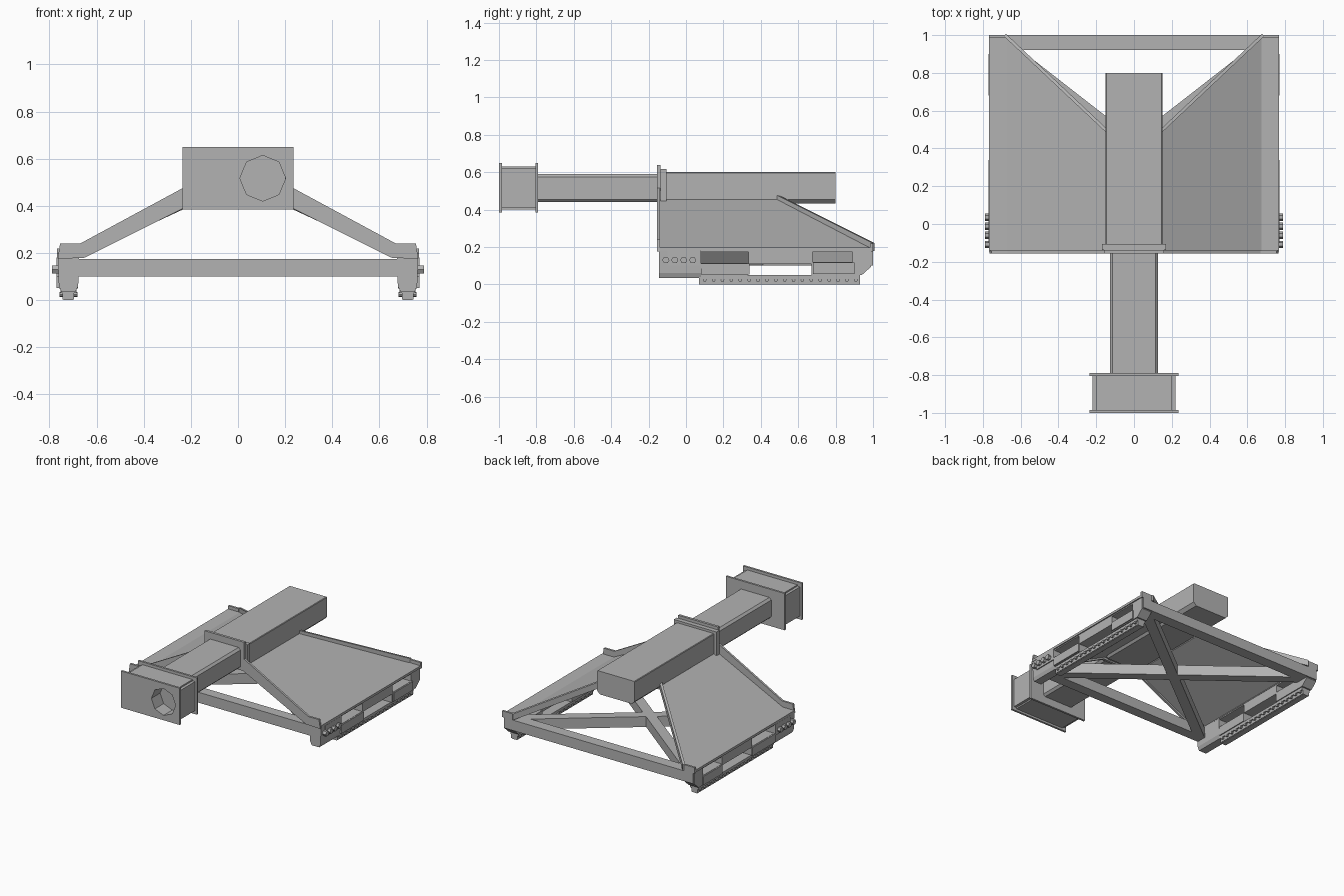
import bpy, bmesh, math
from mathutils import Vector

old = bpy.data.objects.get("Cube")
if old:
    bpy.data.objects.remove(old)

grey = bpy.data.materials.new("plain grey")
grey.use_nodes = True
colour = (0.45, 0.45, 0.45, 1)
grey.diffuse_color = colour
grey.node_tree.nodes["Principled BSDF"].inputs["Base Color"].default_value = colour


def finish(name, bm, mirror):
    bmesh.ops.recalc_face_normals(bm, faces=bm.faces)
    mesh = bpy.data.meshes.new(name)
    bm.to_mesh(mesh)
    bm.free()
    mesh.materials.append(grey)
    obj = bpy.data.objects.new(name, mesh)
    bpy.context.collection.objects.link(obj)
    if mirror:
        obj.modifiers.new("Mirror", 'MIRROR')
    return obj


def add_solid(bm, points, offset):
    """Extrude a flat polygon along an offset."""
    face = bm.faces.new([bm.verts.new(p) for p in points])
    out = bmesh.ops.extrude_face_region(bm, geom=[face], use_keep_orig=True)
    moved = [v for v in out["geom"] if isinstance(v, bmesh.types.BMVert)]
    bmesh.ops.translate(bm, verts=moved, vec=Vector(offset))


def solid(name, points, offset, mirror=False):
    bm = bmesh.new()
    add_solid(bm, points, offset)
    return finish(name, bm, mirror)


def box(name, x, y, z, mirror=False):
    points = [(x[0], y[0], z[0]), (x[1], y[0], z[0]), (x[1], y[1], z[0]), (x[0], y[1], z[0])]
    return solid(name, points, (0, 0, z[1] - z[0]), mirror)


def along_y(name, profile, y, mirror=False):
    return solid(name, [(px, y[0], pz) for px, pz in profile], (0, y[1] - y[0], 0), mirror)


def disc(radius, sides, turn=0.0):
    steps = [turn + math.tau * i / sides for i in range(sides)]
    return [(radius * math.cos(a), radius * math.sin(a)) for a in steps]


def chamfered(half, low, high, c_low, c_high):
    right = [(half - c_low, low), (half, low + c_low), (half, high - c_high), (half - c_high, high)]
    return right + [(-px, pz) for px, pz in reversed(right)]


# Head box with end flanges and a recessed octagonal port
face_plate = box("head_front_flange", (-.235, .235), (-1, -.985), (.385, .65))
core = box("head_core", (-.2, .2), (-.985, -.805), (.4, .63))
box("head_side_panels", (.2, .22), (-.985, -.805), (.41, .62), True)
box("head_rear_flange", (-.235, .235), (-.805, -.79), (.385, .65))
port = along_y("port_cutter", [(.105 + px, .517 + pz) for px, pz in disc(.097, 8, math.pi / 2)], (-1.05, -.9))
port.hide_render = True
port.hide_viewport = True
for part in (face_plate, core):
    cut = part.modifiers.new("Port", 'BOOLEAN')
    cut.operation = 'DIFFERENCE'
    cut.object = port

# Sliding arm, its sleeve and the collar
along_y("arm", chamfered(.128, .44, .59, .015, .015), (-.79, -.1))
along_y("sleeve", chamfered(.15, .433, .6, .022, .004), (-.12, .8))
box("collar_front", (-.158, .158), (-.155, -.137), (.43, .638))
box("collar_rear", (-.17, .17), (-.137, -.105), (.445, .617))

# Sloping deck on each side with raised edges
ridge, eave = (.148, .455), (.675, .197)
deck = [(ridge[0], -.145, ridge[1]), (eave[0], -.145, eave[1]),
        (eave[0], .985, eave[1]), (ridge[0], .49, ridge[1])]
solid("deck_slope", deck, (0, 0, -.012), True)
box("deck_flat", (.675, .768), (-.145, 1), (.18, .197), True)
along_y("front_gable", [(.1, .455), (.1, .548), (.67, .24), (.755, .24), (.765, .175), (.65, .18)],
        (-.155, -.14), True)
solid("rear_edge", [(.148, .485, .43), (.148, .485, .477), (.69, .995, .222), (.69, .995, .178)],
      (-.012, .012, 0), True)
box("rear_corner_lip", (.685, .768), (.985, 1), (.175, .22), True)

# Base frame: cross beams and crossed braces
level = (.1, .175)
box("front_beam", (-.755, .755), (-.145, -.07), level)
box("rear_beam", (-.755, .755), (.92, 1), level)
for side, name in ((1, "brace_a"), (-1, "brace_b")):
    path = [(-.7, .945), (-.7, 1.0), (.7, -.09), (.7, -.145), (.66, -.145), (-.7, .91)]
    solid(name, [(px * side, py, level[0]) for px, py in path], (0, 0, level[1] - level[0]))

# Side rails with window openings
rail = (.678, .76)
along_y("rail_front_block", [(.69, .035), (.75, .035), (.76, .06), (.765, .19), (.675, .19), (.678, .06)],
        (-.145, .08), True)
box("rail_top", rail, (-.145, .99), (.172, .19), True)
box("rail_front_sill", rail, (.08, .33), (.05, .115), True)
box("rail_middle", rail, (.335, .675), (.11, .175), True)
box("rail_rear_sill", rail, (.67, .93), (.05, .12), True)
end = [(.89, .05), (.94, .05), (.99, .095), (.99, .175), (.89, .175)]
solid("rail_end", [(rail[0], py, pz) for py, pz in end], (rail[1] - rail[0], 0, 0), True)
for name, y, z in (("front_cover", (-.1, .08), (.1, .18)), ("front_sill_cover", (.08, .34), (.052, .113)),
                   ("rear_sill_cover", (.68, .9), (.055, .118))):
    box(name, (.76, .769), y, z, True)

# Toothed running strip with a row of pins
box("running_strip", (.695, .745), (.07, .93), (.003, .05), True)
box("strip_side_plates", (.685, .752), (.07, .93), (.03, .05), True)


def pins(name, centres, z, radius, x, sides):
    bm = bmesh.new()
    for y in centres:
        add_solid(bm, [(x[0], y + a, z + b) for a, b in disc(radius, sides)], (x[1] - x[0], 0, 0))
    return finish(name, bm, True)


pins("strip_pins", [.1 + i * .0475 for i in range(18)], .024, .01, (.68, .758), 8)
pins("knobs", [-.108 + i * .048 for i in range(4)], .13, .019, (.75, .79), 6)
box("strip_base", (.7, .74), (.07, .93), (0, .006), True)
